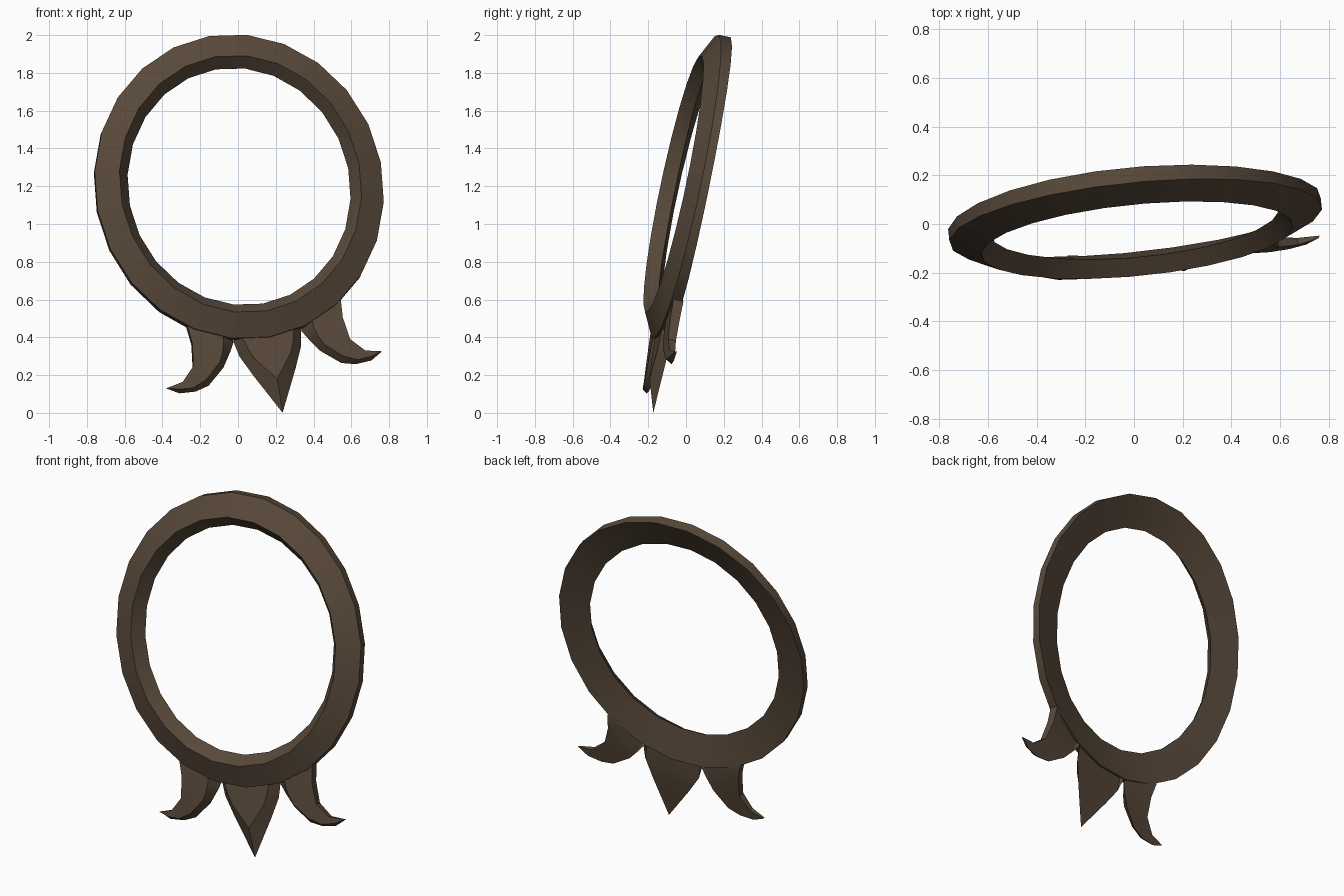
import bpy, bmesh
from math import sin, cos, tau, radians
from mathutils import Vector, Matrix

cube = bpy.data.objects.get("Cube")
if cube:
    bpy.data.objects.remove(cube)

# Dark bronze material
bronze = bpy.data.materials.new("dark_brown_bronze")
bronze.use_nodes = True
colour = (0.098, 0.066, 0.042, 1)
bronze.diffuse_color = colour
shader = bronze.node_tree.nodes["Principled BSDF"]
shader.inputs["Base Color"].default_value = colour
shader.inputs["Roughness"].default_value = 0.8

# Tilted frame of the ring: across, up along the leaf axis, and forward
forward = Vector((0.105, -1, 0.217)).normalized()
up = (Vector((0, 0, 1)) - forward.z * forward).normalized()
up = Matrix.Rotation(radians(9.85), 3, forward) @ up
across = up.cross(forward)
centre = Vector((0, 0.06, 1.185))


def place(u, down, depth):
    return centre + across * u - up * down + forward * depth


def finish(name, bm):
    bmesh.ops.recalc_face_normals(bm, faces=bm.faces)
    mesh = bpy.data.meshes.new(name)
    bm.to_mesh(mesh)
    bm.free()
    mesh.materials.append(bronze)
    obj = bpy.data.objects.new(name, mesh)
    bpy.context.collection.objects.link(obj)
    bpy.ops.object.select_all(action="DESELECT")
    obj.select_set(True)
    bpy.context.view_layer.objects.active = obj
    bpy.ops.object.shade_smooth_by_angle(angle=radians(28))


# Oval ring: four rims (half width, half height, depth, extra depth at the sides)
def make_ring():
    rims = [(0.768, 0.827, 0, 0.02), (0.768, 0.827, 0.065, 0),
            (0.643, 0.699, 0.13, 0), (0.592, 0.644, 0.064, -0.01)]
    count = 24
    bm = bmesh.new()
    loops = []
    for w, h, d, lift in rims:
        angles = [i * tau / count for i in range(count)]
        loops.append([bm.verts.new(place(w * sin(t), h * cos(t), d + lift * sin(t) ** 2))
                      for t in angles])
    for k in range(4):
        a, b = loops[k], loops[(k + 1) % 4]
        for i in range(count):
            j = (i + 1) % count
            bm.faces.new((a[i], a[j], b[j], b[i]))
    finish("ring", bm)


# Leaf: back outline bridged to a raised front outline, root sunk into the ring
def make_leaf(name, back, front, side=1):
    bm = bmesh.new()
    roots = (0, len(back) - 1)
    a = [bm.verts.new(place(side * u, s, 0.025 if i in roots else 0.001))
         for i, (u, s) in enumerate(back)]
    b = [bm.verts.new(place(side * u, s, d)) for u, s, d in front]
    for i in range(len(a)):
        j = (i + 1) % len(a)
        bm.faces.new((a[i], a[j], b[j], b[i]))
    caps = [bm.faces.new(a), bm.faces.new(b)]
    bm.normal_update()
    bmesh.ops.triangulate(bm, faces=caps)
    finish(name, bm)


make_ring()

# Curled side leaves thinning to the tip, mirrored about the leaf axis
upper = [(0.4, 0.65), (0.416, 0.693), (0.408, 0.787), (0.425, 0.908), (0.495, 0.98)]
tip = (0.584, 0.995)
lower = [(0.52, 1.033), (0.434, 1.038), (0.36, 1.019),
         (0.263, 0.936), (0.213, 0.862), (0.183, 0.81), (0.2, 0.75)]
front = [(0.4, 0.65, 0.055), (0.416, 0.693, 0.055), (0.408, 0.787, 0.052),
         (0.425, 0.908, 0.043), (0.495, 0.98, 0.03), (0.582, 0.995, 0.01),
         (0.522, 1.015, 0.026), (0.447, 1.023, 0.033), (0.372, 0.992, 0.041),
         (0.283, 0.913, 0.05), (0.258, 0.862, 0.053), (0.243, 0.81, 0.055),
         (0.24, 0.75, 0.055)]
for name, side in (("right_leaf", -1), ("left_leaf", 1)):
    make_leaf(name, upper + [tip] + lower, front, side)

# Pointed middle leaf with bevelled edges meeting in a ridge
half_back = [(0.17, 0.76), (0.183, 0.81), (0.168, 0.89), (0.115, 1.005)]
half_front = [(0.14, 0.76), (0.14, 0.8), (0.122, 0.87), (0.1, 0.925)]


def mirrored(half, point):
    return half + [point] + [(-u, s) for u, s in reversed(half)]


make_leaf("middle_leaf", mirrored(half_back, (0, 1.23)),
          [(u, s, 0.055) for u, s in mirrored(half_front, (0, 1.056))])
